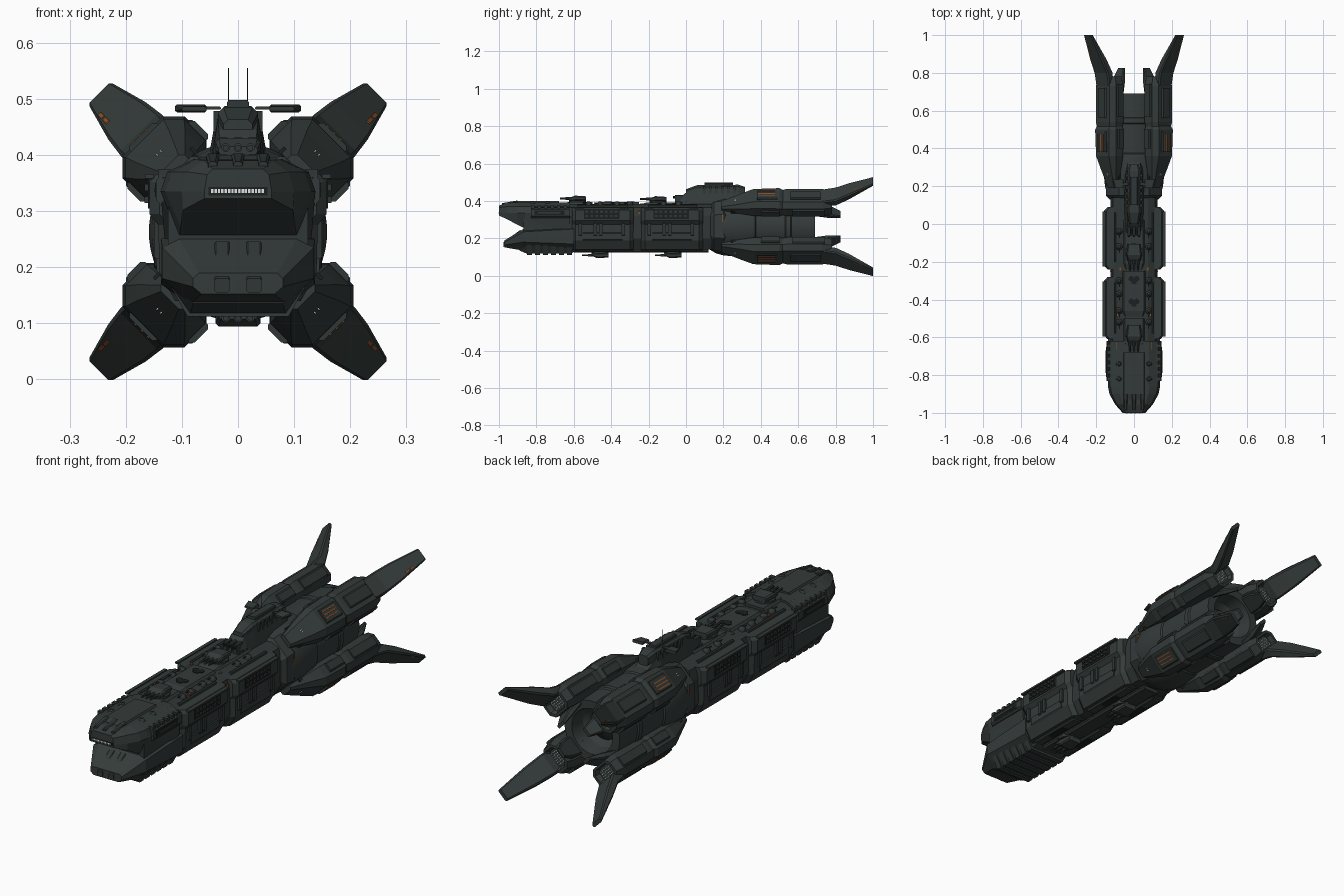
import bpy, bmesh, math
from mathutils import Matrix, Vector

def material(name, rgb):
    m = bpy.data.materials.new(name)
    m.diffuse_color = (*rgb, 1)
    return m

HULL = material("hull grey green", (0.034, 0.044, 0.042))
PANEL = material("panel grey", (0.030, 0.039, 0.037))
DARK = material("recess black", (0.012, 0.014, 0.014))
RUST = material("rust orange", (0.25, 0.075, 0.02))
LAMP = material("lamp white", (0.75, 0.78, 0.75))
I = Matrix.Identity(4)
FLIP = Matrix.Scale(-1, 4, Vector((1, 0, 0)))
CZ = 0.263  # height of the engine axis

def loft(name, secs, mat, M=I, smooth=False, mirror=False):
    """Skin (y, [(x, z)...]) sections along y; optionally add the x-mirrored twin."""
    for X in ([M, FLIP @ M] if mirror else [M]):
        bm = bmesh.new()
        rings = [[bm.verts.new(X @ Vector((x, y, z))) for x, z in pts] for y, pts in secs]
        n = len(rings[0])
        for a, b in zip(rings, rings[1:]):
            for i in range(n):
                bm.faces.new((a[i], a[(i + 1) % n], b[(i + 1) % n], b[i]))
        bm.faces.new(rings[0])
        bm.faces.new(rings[-1])
        bmesh.ops.recalc_face_normals(bm, faces=bm.faces)
        me = bpy.data.meshes.new(name)
        bm.to_mesh(me)
        bm.free()
        me.materials.append(mat)
        ob = bpy.data.objects.new(name, me)
        bpy.context.collection.objects.link(ob)
        if smooth:
            bpy.ops.object.select_all(action='DESELECT')
            ob.select_set(True)
            bpy.context.view_layer.objects.active = ob
            bpy.ops.object.shade_smooth_by_angle(angle=math.radians(30))

def sym(half):
    return half + [(-x, z) for x, z in reversed(half)]

def octa(x0, x1, z0, z1, c):
    return [(x0 + c, z0), (x1 - c, z0), (x1, z0 + c), (x1, z1 - c),
            (x1 - c, z1), (x0 + c, z1), (x0, z1 - c), (x0, z0 + c)]

def ring(r, n, cx=0, cz=0):
    return [(cx + r * math.cos(2 * math.pi * (i + .5) / n), cz + r * math.sin(2 * math.pi * (i + .5) / n)) for i in range(n)]

def box(name, x0, x1, y0, y1, z0, z1, mat=HULL, M=I, mirror=False, c=0):
    pts = octa(x0, x1, z0, z1, c) if c else [(x0, z0), (x1, z0), (x1, z1), (x0, z1)]
    loft(name, [(y0, pts), (y1, pts)], mat, M, mirror=mirror)

def rod(name, x, z, y0, y1, r, mat=HULL, M=I, n=8, mirror=False):
    loft(name, [(y0, ring(r, n, x, z)), (y1, ring(r, n, x, z))], mat, M, mirror=mirror)

def post(x, y, z):  # turns the loft axis upright (loft +y becomes up) at (x, y, z)
    return Matrix.Translation((x, y, z)) @ Matrix.Rotation(math.pi / 2, 4, 'X')

# core hull and split prow
core = sym([(.075, .383), (.112, .365), (.125, .32), (.125, .2), (.09, .14)])
loft("core_hull", [(-.87, core), (.14, core)], PANEL)
loft("upper_prow", [
    (-1.0, sym([(.045, .375), (.055, .365), (.06, .335), (.06, .322)])),
    (-.955, sym([(.06, .39), (.09, .37), (.10, .335), (.098, .302)])),
    (-.90, sym([(.075, .392), (.118, .37), (.13, .335), (.102, .272)])),
    (-.86, sym([(.08, .392), (.126, .37), (.138, .335), (.105, .252)])),
    (-.62, sym([(.08, .392), (.126, .37), (.138, .335), (.13, .24)]))], HULL)
loft("lower_prow", [
    (-.97, sym([(.07, .19), (.08, .18), (.08, .165), (.065, .152)])),
    (-.87, sym([(.105, .25), (.135, .235), (.135, .18), (.085, .135)])),
    (-.60, sym([(.11, .26), (.137, .25), (.137, .17), (.085, .13)]))], HULL)
box("prow_slit", -.053, .053, -1.001, -.99, .328, .343, DARK)
for i in range(16):
    box("prow_window", -.048 + i * .006, -.0437 + i * .006, -1.002, -.998, .332, .339, LAMP)
for x in (-.045, 0, .045):
    loft("prow_brow", [(-.985, octa(x - .008, x + .008, .37, .388, .004)),
                       (-.90, octa(x - .012, x + .012, .38, .403, .004))], PANEL)
loft("chin_plate", [(-.975, octa(.015, .042, .155, .18, .003)),
                    (-.885, octa(.015, .042, .20, .246, .003))], PANEL, mirror=True)

# ribbed chin hold
loft("chin_hold", [(-.89, sym([(.10, .16), (.08, .135)])), (-.85, sym([(.115, .16), (.085, .118)])),
                   (-.62, sym([(.115, .16), (.085, .118)])), (-.58, sym([(.10, .16), (.08, .135)]))], PANEL)
for i in range(6):
    y = -.85 + i * .043
    loft("chin_rib", [(y, sym([(.128, .18), (.09, .112)])), (y + .026, sym([(.128, .18), (.09, .112)]))], HULL)

# front side pods
box("front_side_slot", .13, .146, -.83, -.62, .31, .365, HULL, mirror=True, c=.01)
box("front_slot_recess", .14, .1475, -.81, -.65, .325, .35, DARK, mirror=True)
box("front_slot_bar", .14, .15, -.79, -.67, .334, .341, HULL, mirror=True)
for i in range(6):
    box("front_knob", .12, .143, -.83 + i * .035, -.81 + i * .035, .36, .375, PANEL, mirror=True)

# two broadside sponsons per side
for y0, y1 in ((-.61, -.28), (-.24, .09)):
    prof = [(.08, .368), (.145, .366), (.158, .352), (.158, .295), (.142, .275), (.14, .19), (.112, .14), (.06, .135)]
    inner = [(x - .018, z) for x, z in prof]
    loft("sponson", [(y0, inner), (y0 + .02, prof), (y1 - .02, prof), (y1, inner)], HULL, mirror=True)
    ym = (y0 + y1) / 2
    box("gun_gallery", .15, .16, ym - .10, ym + .09, .305, .36, DARK, mirror=True)
    box("gallery_lip", .15, .166, ym - .15, ym + .14, .358, .366, HULL, mirror=True)
    for i in range(7):
        for z in (.32, .342):
            box("broadside_gun", .155, .167, ym - .092 + i * .026, ym - .078 + i * .026, z - .006, z + .006, PANEL, mirror=True)
    for dy in (-.13, -.05, -.02, .10):
        box("side_bracket", .13, .15, ym + dy, ym + dy + .018, .215, .285, PANEL, mirror=True, c=.004)
    box("lower_armor", .12, .145, y0 + .06, y1 - .06, .185, .235, HULL, mirror=True, c=.008)
    loft("belly_plate", [(y0 + .03, octa(.052, .10, .13, .15, .006)), (y1 - .03, octa(.052, .10, .13, .15, .006))], HULL, mirror=True)
    box("belly_recess", .062, .088, ym - .05, ym + .05, .128, .132, DARK, mirror=True)
box("keel", -.042, .042, -.6, .12, .125, .15, PANEL, c=.008)

# deck spine, edge rails and hatches
for y0, y1, w, z in ((-.93, -.68, .06, .400), (-.66, -.5, .055, .394), (-.49, -.25, .06, .394), (-.24, .02, .055, .392)):
    loft("deck_spine", [(y0, sym([(w - .015, z - .008), (w, .37)])), (y0 + .03, sym([(w - .008, z), (w + .01, .37)])),
                        (y1, sym([(w - .008, z), (w + .01, .37)]))], HULL)
for y0, y1 in ((-.84, -.65), (-.58, -.31), (-.2, .06)):
    box("deck_rail", .094, .106, y0, y1, .36, .381, HULL, mirror=True, c=.004)
for y in (-.82, -.74, -.52, -.46, -.37, -.3, -.12, -.04):
    for s in (-1, 1):
        loft("point_defence_dome", [(0, ring(.019, 10)), (.01, ring(.016, 10)), (.019, ring(.007, 10))], PANEL, post(s * .078, y, .378))
        rod("point_defence_gun", s * .078, .39, y - .032, y, .003, PANEL, n=6)
for y in (-.29, -.41):
    for s in (-1, 1):
        rod("hatch", 0, 0, 0, .005, .015, DARK, post(s * .014, y, .392), 10)
    rod("hatch_tail", 0, 0, 0, .0045, .018, DARK, post(0, y - .014, .392), 4)
for i in range(4):
    box("deck_vent", .02, .045, -.06 + i * .028, -.045 + i * .028, .385, .398, PANEL, mirror=True)

# triple gun turrets, top and bottom
for y, z, up in ((-.58, .395, 1), (-.15, .392, 1), (-.46, .128, -1), (-.07, .128, -1)):
    M = Matrix.Translation((0, y, z)) @ Matrix.Scale(up, 4, Vector((0, 0, 1)))
    rod("turret_base", 0, 0, -.004, .008, .048, PANEL, M @ post(0, 0, 0), 12)
    loft("turret_house", [(-.045, octa(-.035, .035, .006, .02, .004)), (-.015, octa(-.04, .04, .006, .034, .006)),
                          (.045, octa(-.034, .034, .006, .03, .006))], HULL, M)
    for x in (-.022, 0, .022):
        rod("turret_barrel", x, .018, -.095, -.02, .0055, PANEL, M)
        rod("barrel_sleeve", x, .018, -.065, -.03, .008, HULL, M)

# bridge tower
loft("bridge_base", [(-.06, sym([(.03, .392), (.045, .37)])), (0, sym([(.034, .445), (.048, .38)])),
                     (.06, sym([(.036, .465), (.05, .38)])), (.25, sym([(.04, .465), (.055, .38)])),
                     (.34, sym([(.03, .41), (.05, .37)]))], HULL)
loft("bridge_tower", [(.0, octa(-.026, .026, .43, .463, .008)), (.06, octa(-.036, .036, .43, .485, .01)),
                      (.28, octa(-.034, .034, .43, .487, .01)), (.315, octa(-.025, .025, .43, .475, .008))], HULL)
box("bridge_crown", -.02, .02, .1, .25, .48, .498, PANEL, c=.004)
loft("bridge_wing_arm", [(.205, octa(.03, .06, .481, .486, .002)), (.22, octa(.03, .06, .481, .486, .002))], PANEL, mirror=True)
loft("bridge_wing", [(.19, octa(.056, .10, .478, .486, .003)), (.235, octa(.056, .112, .476, .49, .003))], HULL, mirror=True)
for i in range(6):
    box("bridge_fin", .03, .044, .09 + i * .032, .105 + i * .032, .44, .478, PANEL, mirror=True)
for x in (-.026, 0, .026):
    box("bridge_gun_block", x - .009, x + .009, -.06, .02, .385, .432, PANEL, c=.003)
    rod("bridge_gun", x, .42, -.07, .03, .006, DARK)
rod("antenna", 0, 0, 0, .06, .0007, PANEL, post(.017, .2, .495), 5, True)

# main engine drum with open nozzle
prof = ((.11, .105), (.13, .125), (.16, .143), (.20, .154), (.25, .159), (.35, .158), (.37, .154), (.375, .148), (.53, .148),
        (.535, .152), (.56, .152), (.565, .146), (.69, .142), (.69, .105), (.62, .095), (.58, .06))
loft("engine_drum", [(y, ring(r, 48, 0, CZ)) for y, r in prof], HULL, smooth=True)
loft("nozzle_core", [(.57, ring(.075, 32, 0, CZ)), (.60, ring(.07, 32, 0, CZ)), (.64, ring(.03, 32, 0, CZ))], PANEL, smooth=True)
loft("engine_collar", [(.13, octa(-.13, .13, .155, .375, .06)), (.15, octa(-.148, .148, .133, .395, .07)),
                       (.20, octa(-.15, .15, .13, .40, .07)), (.22, octa(-.14, .14, .14, .39, .07))], HULL)
box("collar_stripe", .148, .1535, .193, .199, .29, .33, RUST, mirror=True)

# four diagonal nacelles with tail fins (local x across, z outward from the axis)
def sec(y, t, u0, u1, c):
    return (y, octa(-t, t, u0, u1, c))
for k in range(4):
    M = Matrix.Translation((0, 0, CZ)) @ Matrix.Rotation(math.pi / 4 + k * math.pi / 2, 4, 'Y')
    loft("nacelle_front", [sec(.19, .03, .145, .172, .008), sec(.30, .06, .135, .213, .02), sec(.36, .074, .13, .236, .026),
                           sec(.50, .078, .13, .240, .027), sec(.52, .07, .135, .23, .025)], HULL, M)
    loft("nacelle_rear", [sec(.51, .07, .135, .23, .025), sec(.54, .076, .13, .235, .026), sec(.73, .076, .13, .235, .026),
                          sec(.78, .062, .135, .225, .022), sec(.78, .05, .145, .215, .018), sec(.76, .04, .15, .21, .015)], HULL, M)
    box("nacelle_pylon", -.05, .05, .25, .66, .10, .15, PANEL, M)
    box("nacelle_top_plate", -.034, .034, .38, .49, .23, .245, PANEL, M, c=.005)
    box("nacelle_rear_plate", -.03, .03, .56, .72, .225, .243, PANEL, M, c=.006)
    for s in (-1, 1):
        T = M if s > 0 else M @ FLIP
        box("nacelle_cheek", .06, .085, .40, .50, .155, .20, PANEL, T, c=.006)
        box("nacelle_rear_cheek", .06, .083, .57, .74, .155, .205, PANEL, T, c=.006)
        box("nacelle_intake", .03, .05, .24, .34, .145, .165, DARK, T)
        box("nose_lamp", .0035, .006, .258, .27, .197, .201, LAMP, T)
    for i in range(3):
        box("nacelle_stripe", -.022 + i * .016, -.017 + i * .016, .385, .475, .242, .247, RUST, M)
    loft("tail_fin", [sec(.73, .05, .20, .236, .006), sec(.80, .052, .205, .25, .007),
                      sec(.87, .047, .245, .287, .007), sec(1.0, .029, .333, .35, .005)], HULL, M)
    t = .022 if k % 2 == 0 else -.030
    for y in (.90, .925):
        u = .287 + (y - .87) * .4846
        loft("fin_mark", [(y, octa(t, t + .008, u - .002, u + .0015, .0005)),
                          (y + .018, octa(t, t + .008, u + .0067, u + .0102, .0005))], RUST, M)
    loft("inner_petal", [sec(.68, .045, .12, .15, .006), sec(.76, .04, .10, .13, .006), sec(.825, .022, .085, .10, .004)], HULL, M)
    for i in range(6):
        for j in range(4):
            x, u = -.028 + i * .011, .163 + j * .011
            box("thruster_lamp", x - .002, x + .002, .758, .7625, u - .002, u + .002, LAMP, M)

# rust paint marks on the deck edges
for x, y, d in ((.086, -.665, .04), (.084, -.49, .05), (.07, -.245, .015)):
    box("deck_mark", x, x + .008, y, y + d, .378, .386, RUST, mirror=True)
for y in (-.255, -.635):
    box("side_mark", .12, .127, y, y + .008, .33, .35, RUST, mirror=True)
